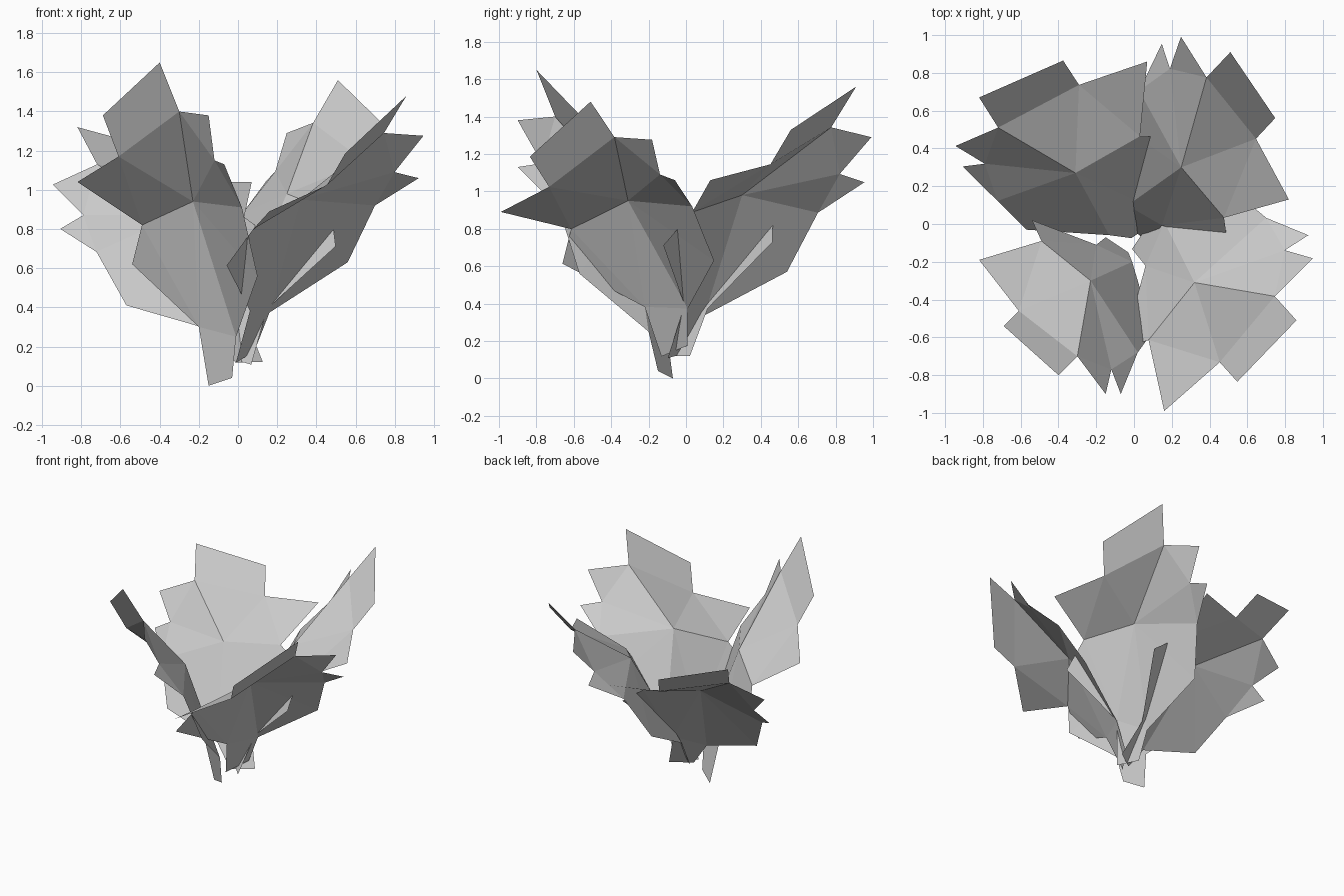
import bpy
from mathutils import Matrix, Vector

if "Cube" in bpy.data.objects:
    bpy.data.objects.remove(bpy.data.objects["Cube"])

# One jagged leaf: midrib centre, tip, right lobes, left lobes and stem foot
LEAF = {
    "mid": (-.23, -.30, .94), "tip": (-.40, -.80, 1.65),
    "a1": (-.30, -.70, 1.40), "a2": (-.15, -.90, 1.38), "a3": (-.12, -.77, 1.15),
    "a4": (-.07, -.90, 1.13), "a5": (.02, -.68, .91), "a6": (.10, -.57, .56),
    "a7": (-.01, -.20, .25), "foot_a": (-.03, -.15, .04),
    "foot_b": (-.15, -.07, 0), "b6": (-.20, -.11, .30), "b5": (-.54, .02, .62),
    "b4": (-.49, -.09, .82), "b3": (-.82, -.19, 1.04), "b2": (-.61, -.46, 1.17),
    "b1": (-.69, -.54, 1.38),
}
FACES = [f.split() for f in (
    "tip b1 b2 a1", "mid a1 b2", "mid a3 a1", "a1 a3 a2", "mid a5 a3", "a3 a5 a4",
    "mid a6 a5", "mid a7 a6", "mid b6 a7", "b6 foot_b foot_a a7",
    "mid b4 b6", "b4 b5 b6", "mid b2 b4", "b2 b3 b4")]
ANCHORS = ("tip", "b3", "a6", "mid")


def frame(points):
    """Axes spanned by four anchor points, seen from the first one."""
    p = [Vector(q) for q in points]
    return p[0], Matrix([q - p[0] for q in p[1:]]).transposed()


def add_leaf(name, anchors):
    """Copy the leaf so that its anchors land on the given points."""
    o, src = frame([LEAF[k] for k in ANCHORS])
    t, dst = frame(anchors)
    m = dst @ src.inverted()
    keys = list(LEAF)
    verts = [t + m @ (Vector(LEAF[k]) - o) for k in keys]
    mesh = bpy.data.meshes.new(name)
    mesh.from_pydata(verts, [], [[keys.index(k) for k in f] for f in FACES])
    mesh.update()
    bpy.context.collection.objects.link(bpy.data.objects.new(name, mesh))


# Four leaves around the centre: tip, left lobe, lower right lobe, middle
add_leaf("leaf_front_left", [LEAF[k] for k in ANCHORS])
add_leaf("leaf_front_right", [(.86, -.51, 1.48), (.16, -.99, .89), (.56, .15, .63), (.32, -.31, .95)])
add_leaf("leaf_back_right", [(.51, .91, 1.56), (.82, .13, 1.06), (-.09, .54, .57), (.25, .30, .98)])
add_leaf("leaf_back_left", [(-.82, .67, 1.32), (.07, .86, 1.04), (-.57, -.03, .41), (-.31, .27, .87)])
